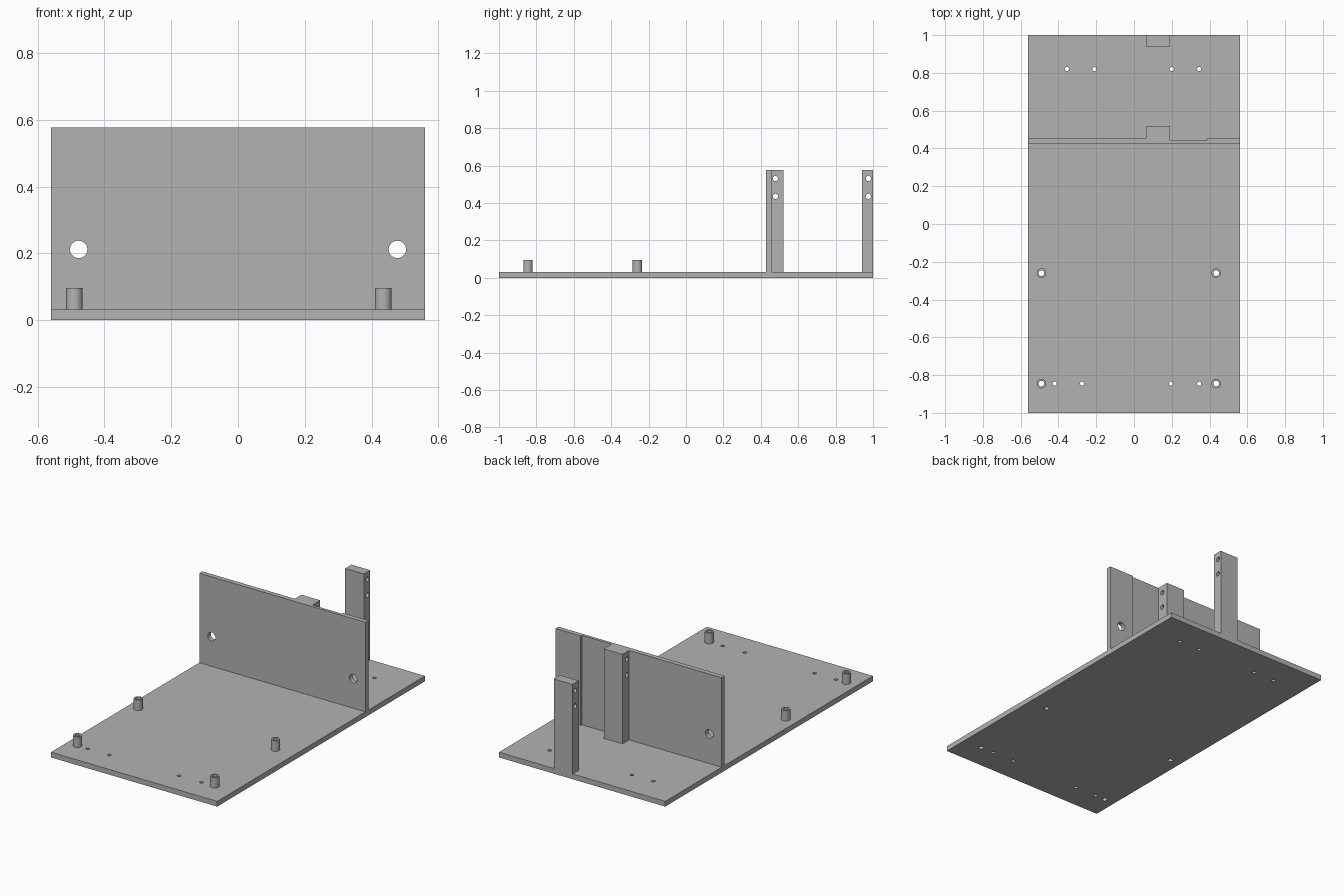
import bpy, bmesh, math
from mathutils import Matrix, Vector

if "Cube" in bpy.data.objects:
    bpy.data.objects.remove(bpy.data.objects["Cube"])

grey = bpy.data.materials.new("plain grey")
grey.diffuse_color = (0.45, 0.45, 0.45, 1)
grey.use_nodes = True
grey.node_tree.nodes["Principled BSDF"].inputs["Base Color"].default_value = grey.diffuse_color

BASE_T, WALL_TOP = 0.032, 0.577
ROT = {"X": Matrix.Rotation(math.pi / 2, 4, "Y"),
       "Y": Matrix.Rotation(math.pi / 2, 4, "X"),
       "Z": Matrix.Identity(4)}


def finish(name, bm):
    bmesh.ops.recalc_face_normals(bm, faces=bm.faces)
    mesh = bpy.data.meshes.new(name)
    bm.to_mesh(mesh)
    bm.free()
    mesh.materials.append(grey)
    ob = bpy.data.objects.new(name, mesh)
    bpy.context.collection.objects.link(ob)
    return ob


def prism(name, outline, z0, z1):
    """Extrude a plan outline from z0 up to z1."""
    bm = bmesh.new()
    face = bm.faces.new([bm.verts.new((x, y, z0)) for x, y in outline])
    top = bmesh.ops.extrude_face_region(bm, geom=[face])["geom"]
    verts = [v for v in top if isinstance(v, bmesh.types.BMVert)]
    bmesh.ops.translate(bm, verts=verts, vec=(0, 0, z1 - z0))
    return finish(name, bm)


def block(name, x0, x1, y0, y1, z0, z1):
    return prism(name, [(x0, y0), (x1, y0), (x1, y1), (x0, y1)], z0, z1)


def cylinders(name, specs, axis="Z"):
    """Join several cylinders given as (centre, radius, length)."""
    bm = bmesh.new()
    for centre, r, length in specs:
        bmesh.ops.create_cone(bm, cap_ends=True, segments=32, radius1=r, radius2=r,
                              depth=length, matrix=Matrix.Translation(Vector(centre)) @ ROT[axis])
    return finish(name, bm)


def drill(ob, specs, axis="Z"):
    """Cut round holes through a part, then smooth the bores."""
    cutter = cylinders(ob.name + "_cutter", specs, axis)
    cutter.hide_render = True
    cutter.hide_set(True)
    mod = ob.modifiers.new("holes", "BOOLEAN")
    mod.object, mod.operation, mod.solver = cutter, "DIFFERENCE", "EXACT"
    bpy.ops.object.select_all(action="DESELECT")
    ob.select_set(True)
    bpy.context.view_layer.objects.active = ob
    bpy.ops.object.modifier_apply(modifier=mod.name)
    bpy.data.objects.remove(cutter)
    bpy.ops.object.shade_smooth_by_angle(angle=math.radians(30))


# Base plate with mounting holes
standoffs = [(x, y) for x in (-0.49, 0.435) for y in (-0.845, -0.26)]
small = [(x, 0.82) for x in (-0.355, -0.21, 0.20, 0.345)]
small += [(x, -0.845) for x in (-0.42, -0.275, 0.195, 0.345)]
base = block("base_plate", -0.56, 0.56, -1, 1, 0, BASE_T)
drill(base, [((x, y, 0), 0.011, 0.2) for x, y in small]
      + [((x, y, 0), 0.015, 0.2) for x, y in standoffs])

# Hollow standoffs
for i, (x, y) in enumerate(standoffs):
    tube = cylinders(f"standoff_{i + 1}", [((x, y, (BASE_T + 0.096) / 2), 0.025, 0.096 - BASE_T)])
    drill(tube, [((x, y, 0.06), 0.015, 0.3)])

# Upright wall with a shallow recess and the front post joined to its back
wall = prism("upright_wall", [(-0.56, 0.427), (0.56, 0.427), (0.56, 0.456), (0.39, 0.456),
                              (0.39, 0.445), (0.19, 0.445), (0.19, 0.52), (0.064, 0.52),
                              (0.064, 0.456), (-0.56, 0.456)], BASE_T, WALL_TOP)
drill(wall, [((x, 0.44, 0.212), 0.026, 0.1) for x in (-0.477, 0.477)], "Y")
drill(wall, [((0.127, 0.478, z), 0.014, 0.2) for z in (0.436, 0.531)], "X")

# Rear post
post = block("rear_post", 0.064, 0.19, 0.94, 1, BASE_T, WALL_TOP)
drill(post, [((0.127, 0.975, z), 0.014, 0.2) for z in (0.436, 0.531)], "X")
